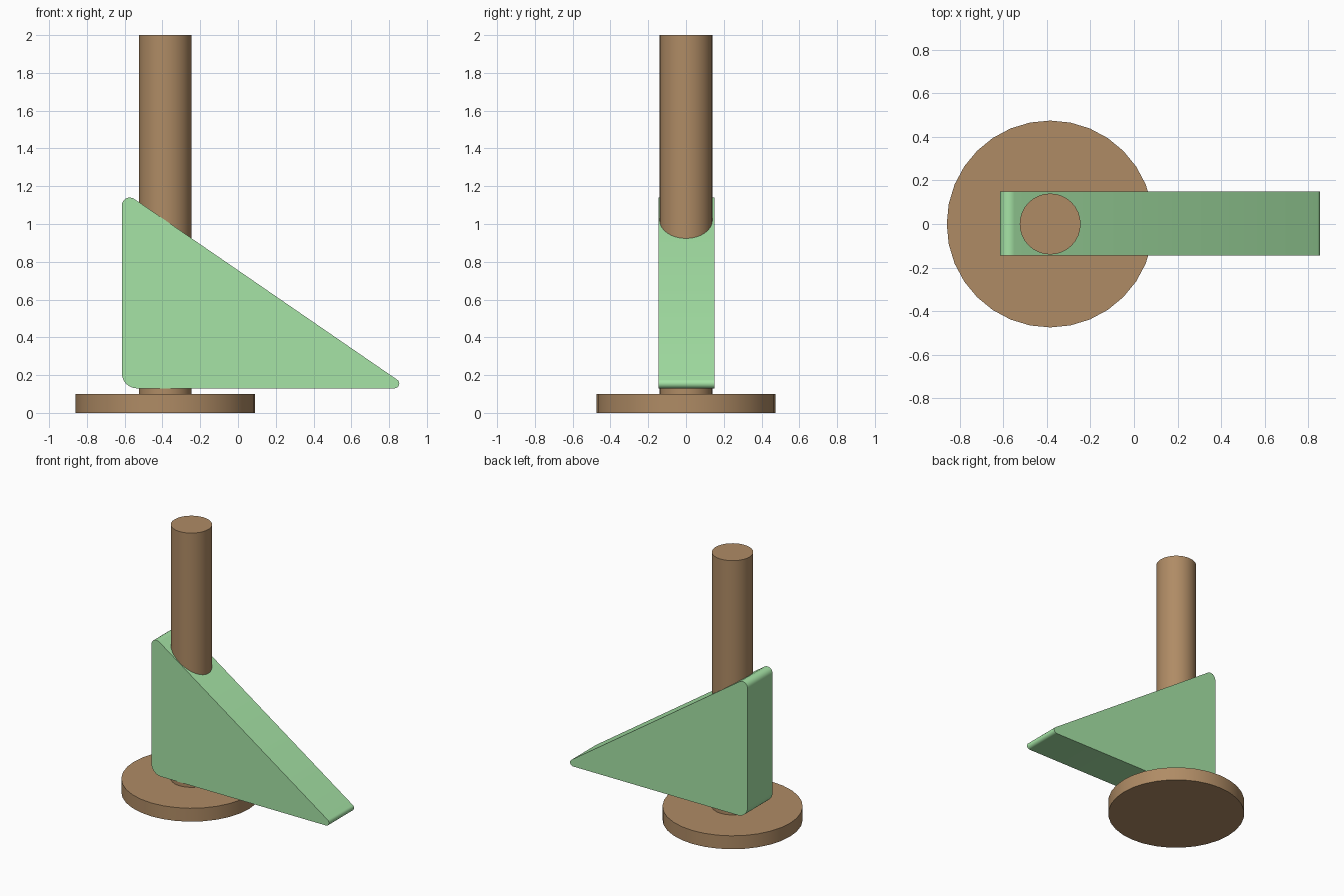
import bpy, bmesh, math
from mathutils import Vector

if "Cube" in bpy.data.objects:
    bpy.data.objects.remove(bpy.data.objects["Cube"])


def material(name, color):
    mat = bpy.data.materials.new(name)
    mat.diffuse_color = (*color, 1)
    mat.use_nodes = True
    mat.node_tree.nodes["Principled BSDF"].inputs["Base Color"].default_value = mat.diffuse_color
    return mat


wood = material("wood", (0.43, 0.26, 0.13))
green = material("pale_green", (0.38, 0.77, 0.38))


def smooth(obj):
    bpy.ops.object.select_all(action='DESELECT')
    obj.select_set(True)
    bpy.context.view_layer.objects.active = obj
    bpy.ops.object.shade_smooth_by_angle(angle=math.radians(30))


def cylinder(name, radius, z0, z1):
    bpy.ops.mesh.primitive_cylinder_add(
        vertices=32, radius=radius, depth=z1 - z0,
        location=(-0.385, 0, (z0 + z1) / 2))
    obj = bpy.context.object
    obj.name = name
    obj.data.materials.append(wood)
    smooth(obj)


def rounded(corners, cut, steps=8):
    """Round every corner with an arc starting `cut` away from it."""
    pts = []
    for i, c in enumerate(corners):
        a = (corners[i - 1] - c).normalized()
        b = (corners[(i + 1) % len(corners)] - c).normalized()
        half = a.angle(b) / 2
        center = c + (a + b).normalized() * cut / math.cos(half)
        start, end = c + a * cut - center, c + b * cut - center
        sweep = start.angle(end)
        for k in range(steps + 1):
            t = k / steps
            pts.append(center + (start * math.sin((1 - t) * sweep)
                                 + end * math.sin(t * sweep)) / math.sin(sweep))
    return pts


# Round base plate and post
cylinder("base_plate", 0.475, 0, 0.1)
cylinder("post", 0.14, 0.1, 2.0)

# Triangular wedge with rounded corners, threaded on the post
corners = [Vector(p) for p in ((-0.615, 0, 0.13), (0.909, 0, 0.13), (-0.615, 0, 1.178))]
bm = bmesh.new()
face = bm.faces.new([bm.verts.new((p.x, -0.145, p.z)) for p in rounded(corners, 0.08)])
ext = bmesh.ops.extrude_face_region(bm, geom=[face])
bmesh.ops.translate(bm, vec=(0, 0.295, 0),
                    verts=[v for v in ext["geom"] if isinstance(v, bmesh.types.BMVert)])
bmesh.ops.recalc_face_normals(bm, faces=bm.faces)
mesh = bpy.data.meshes.new("wedge")
bm.to_mesh(mesh)
bm.free()
wedge = bpy.data.objects.new("wedge", mesh)
bpy.context.collection.objects.link(wedge)
mesh.materials.append(green)
smooth(wedge)
